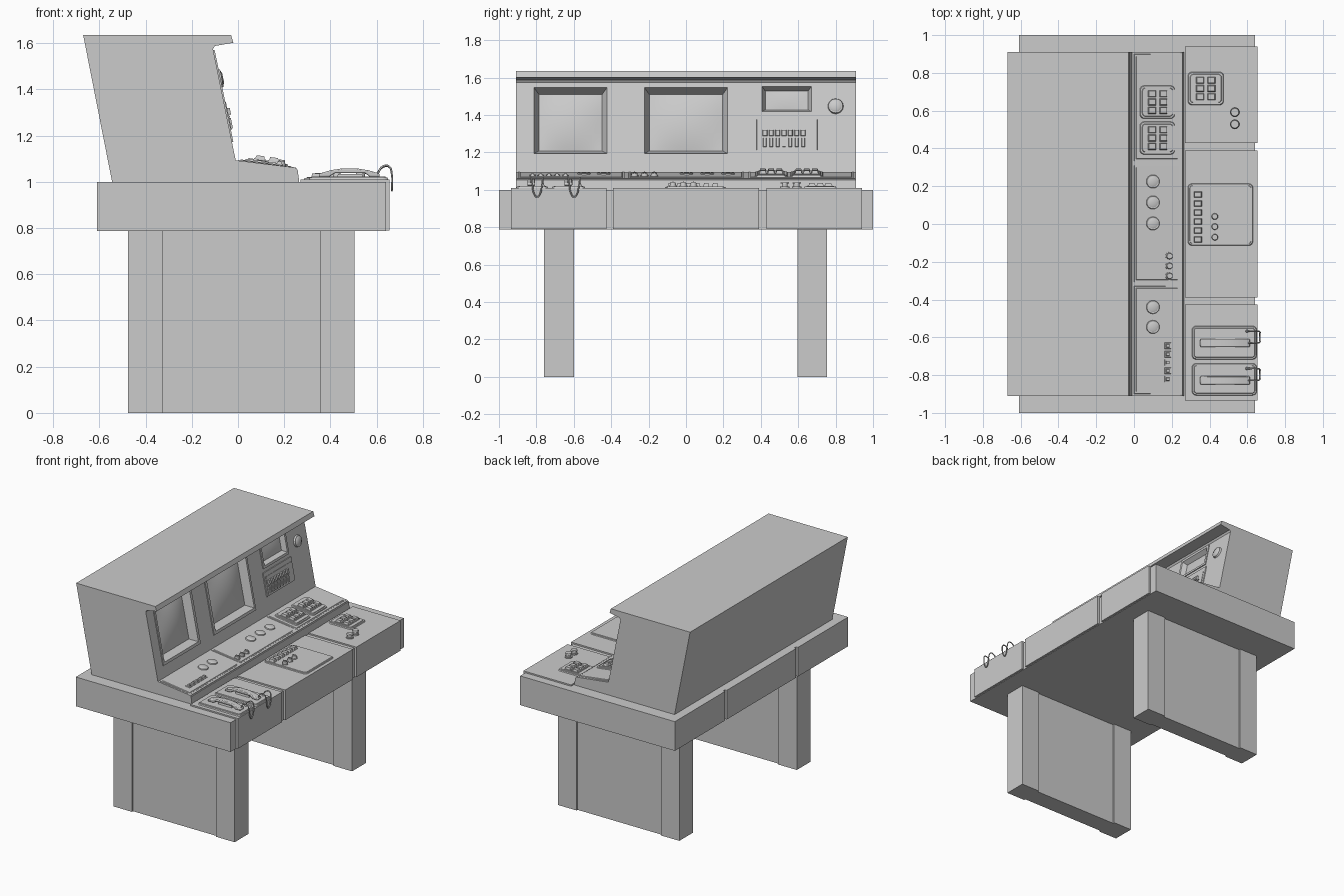
import bpy, bmesh, math
from mathutils import Matrix, Vector

if "Cube" in bpy.data.objects:
    bpy.data.objects.remove(bpy.data.objects["Cube"])

I = Matrix.Identity(4)

def frame(origin, xa, ya):
    xa, ya = Vector(xa).normalized(), Vector(ya).normalized()
    m = Matrix((xa, ya, xa.cross(ya))).transposed().to_4x4()
    m.translation = origin
    return m

# Local frames: tilted screen wall (X = world y) and sloping upper desk (Y = world y)
WALL = frame((-0.01, 0, 1.093), (0, 1, 0), (-0.098, 0, 0.482))
DESK = frame((0, 0, 1.0915), (0.255, 0, -0.034), (0, 1, 0))
def wz(z): return (z - 1.093) / 0.98

def finish(name, bm, M=I, smooth=False):
    bmesh.ops.recalc_face_normals(bm, faces=bm.faces)
    bm.transform(M)
    me = bpy.data.meshes.new(name)
    bm.to_mesh(me)
    bm.free()
    ob = bpy.data.objects.new(name, me)
    bpy.context.collection.objects.link(ob)
    if smooth:
        bpy.context.view_layer.objects.active = ob
        ob.select_set(True)
        bpy.ops.object.shade_smooth_by_angle(angle=math.radians(35))
        ob.select_set(False)
    return ob

def box(bm, x0, x1, y0, y1, z0, z1, inset=0, r=0):
    """Box; inset shrinks the top, r rounds the upright edges."""
    vs = bmesh.ops.create_cube(bm, size=1)['verts']
    for v in vs:
        s = inset if v.co.z > 0 else 0
        v.co = (x1 - s if v.co.x > 0 else x0 + s, y1 - s if v.co.y > 0 else y0 + s,
                z1 if v.co.z > 0 else z0)
    if r:
        es = {e for v in vs for e in v.link_edges
              if abs(e.verts[0].co.z - e.verts[1].co.z) > 1e-5}
        bmesh.ops.bevel(bm, geom=list(es), offset=r, segments=4, profile=0.5, affect='EDGES')

def cyl(bm, x, y, z0, z1, r, r2=None, n=24):
    bmesh.ops.create_cone(bm, cap_ends=True, segments=n, radius1=r, radius2=r if r2 is None else r2,
                          depth=z1 - z0, matrix=Matrix.Translation((x, y, (z0 + z1) / 2)))

def prism(pts, y0, y1):
    bm = bmesh.new()
    f = bm.faces.new([bm.verts.new((x, y0, z)) for x, z in pts])
    ext = bmesh.ops.extrude_face_region(bm, geom=[f])['geom']
    bmesh.ops.translate(bm, vec=(0, y1 - y0, 0), verts=[v for v in ext if isinstance(v, bmesh.types.BMVert)])
    return bm

def knob(bm, x, y, z, r, h=0.025):
    cyl(bm, x, y, z, z + 0.006, r * 1.1)
    cyl(bm, x, y, z + 0.006, z + h, r * 0.9, r * 0.75)
    box(bm, x - r * 0.7, x + r * 0.7, y - 0.003, y + 0.003, z + h, z + h + 0.005)

def keypad(name, x0, x1, y0, y1, z, M=I):
    bm = bmesh.new()
    box(bm, x0, x1, y0, y1, z, z + 0.007, 0.003, 0.02)
    box(bm, x0 + .012, x1 - .012, y0 + .012, y1 - .012, z + .007, z + .011, 0.002, 0.014)
    cx, cy = (x0 + x1) / 2, (y0 + y1) / 2
    for i in (-1, 1):
        box(bm, cx + i * .03 - .026, cx + i * .03 + .026, cy - .067, cy + .067, z + .011, z + .014)
        for j in (-1, 0, 1):
            bx, by = cx + i * .03, cy + j * .044
            box(bm, bx - .021, bx + .021, by - .018, by + .018, z + .014, z + .028, 0.004)
    finish(name, bm, M)

# Legs: slightly recessed panel between two posts
for side, y in (("front", -0.68), ("back", 0.675)):
    bm = bmesh.new()
    box(bm, -0.475, -0.325, y - .08, y + .08, 0, 0.79)
    box(bm, 0.355, 0.505, y - .08, y + .08, 0, 0.79)
    box(bm, -0.325, 0.355, y - .068, y + .068, 0, 0.79)
    finish(side + "_leg", bm)

# Table slab with three segments separated by grooves
bm = bmesh.new()
box(bm, -0.595, 0.64, -1, 1, 0.787, 1.0)
for a, b in ((-1, -.42), (-.40, .40), (.42, 1)):
    box(bm, -0.61, -0.595, a, b, 0.787, 1.0)
finish("table_slab", bm)
bm = bmesh.new()
for a, b in ((-.935, -.425), (-.39, .39), (.43, .94)):
    box(bm, 0.27, 0.655, a, b, 0.79, 1.01)
finish("table_segments", bm)

# Upper housing with hood and sloping desk
housing = finish("housing", prism([(-.545, 1.0), (-.67, 1.635), (-.03, 1.635), (-.02, 1.602), (-.10, 1.588),
    (-.108, 1.575), (-.01, 1.093), (.245, 1.062), (.258, 1.053), (.265, 1.0)], -.91, .91))

# Screens: raised plate, recessed tapered opening, bulged glass
def screen(name, plate, hole, depth, inset, bulge):
    bm = bmesh.new()
    box(bm, plate[0], plate[1], wz(plate[2]), wz(plate[3]), -0.01, 0.006)
    pl = finish(name + "_plate", bm, WALL)
    y0, y1, z0, z1 = hole[0], hole[1], wz(hole[2]), wz(hole[3])
    bm = bmesh.new()
    k = inset * 0.02 / depth
    box(bm, y0 + inset, y1 - inset, z0 + inset, z1 - inset, -depth, 0.02, -inset - k)
    cut = finish(name + "_cutter", bm, WALL)
    for ob in (housing, pl):
        md = ob.modifiers.new("opening", 'BOOLEAN')
        md.operation, md.object, md.solver = 'DIFFERENCE', cut, 'EXACT'
        bpy.context.view_layer.objects.active = ob
        bpy.ops.object.modifier_apply(modifier=md.name)
    bpy.data.objects.remove(cut)
    bm = bmesh.new()
    bmesh.ops.create_grid(bm, x_segments=14, y_segments=14, size=1)
    for v in bm.verts:
        u, w = v.co.x, v.co.y
        v.co = ((y0 + y1) / 2 + u * ((y1 - y0) / 2 - inset), (z0 + z1) / 2 + w * ((z1 - z0) / 2 - inset),
                -depth + 0.003 + bulge * (1 - u * u) * (1 - w * w))
    bmesh.ops.recalc_face_normals(bm, faces=bm.faces)
    g = finish(name + "_glass", bm, WALL, True)
    if g.data.polygons[0].normal.x < 0:
        g.data.flip_normals()

screen("left_screen", (-.83, -.40, 1.172, 1.57), (-.81, -.425, 1.195, 1.543), .05, .024, .022)
screen("middle_screen", (-.245, .24, 1.172, 1.57), (-.22, .22, 1.195, 1.543), .05, .024, .022)
screen("small_screen", (.39, .687, 1.40, 1.57), (.41, .667, 1.42, 1.548), .03, .014, .004)

# Switch bank and round gauge on the wall
bm = bmesh.new()
box(bm, .377, .703, wz(1.211), wz(1.377), -0.005, 0.006, 0.002)
box(bm, .395, .685, wz(1.222), wz(1.345), 0.006, 0.009)
for i in range(7):
    y = .422 + i * .034
    box(bm, y - .013, y + .013, wz(1.285), wz(1.318), 0.009, 0.02, 0.003)
    box(bm, y - .009, y + .009, wz(1.228), wz(1.275), 0.009, 0.016, 0.002)
box(bm, .40, .655, wz(1.277), wz(1.283), 0.009, 0.014)
finish("switch_bank", bm, WALL)
bm = bmesh.new()
cyl(bm, .80, wz(1.447), -0.005, 0.012, .043, .038, 32)
cyl(bm, .80, wz(1.447), 0.012, 0.018, .032, .022, 32)
finish("round_gauge", bm, WALL, True)

# Upper desk panels with a rail at front and rear
bm = bmesh.new()
for a, b in ((-.90, -.328), (-.308, .312), (.332, .90)):
    box(bm, 0.0, 0.243, a, b, -0.004, 0.004, 0.002)
    box(bm, 0.010, 0.233, a + .012, b - .012, 0.004, 0.007, 0.002)
finish("desk_panels", bm, DESK)
bm = bmesh.new()
box(bm, 0.247, 0.257, -.905, .905, -0.008, 0.003, 0.002)
finish("desk_rail", bm, DESK)

# Desk controls
keypad("desk_keypad_back", .03, .217, .558, .733, .006, DESK)
keypad("desk_keypad_front", .03, .217, .368, .542, .006, DESK)
bm = bmesh.new()
for y in (.225, .114, .003, -.44, -.545):
    cyl(bm, .10, y, .006, .013, .036, .033, 32)
    cyl(bm, .10, y, .013, .016, .026, .018, 32)
finish("desk_dials", bm, DESK, True)
bm = bmesh.new()
for y in (-.17, -.222, -.275):
    knob(bm, .188, y, .006, .019, .018)
finish("desk_knobs", bm, DESK, True)
bm = bmesh.new()
for i in range(5):
    y = -.645 - i * .044
    box(bm, .161, .197, y - .017, y + .017, .006, .011, .002)
    box(bm, .169, .189, y - .009, y + .009, .011, .020, .002)
finish("desk_buttons", bm, DESK)

# Table controls
keypad("table_keypad", .285, .475, .63, .805, 1.01)
bm = bmesh.new()
for y in (.592, .528):
    cyl(bm, .534, y, 1.01, 1.018, .025)
    cyl(bm, .534, y, 1.018, 1.034, .016)
    cyl(bm, .534, y, 1.034, 1.043, .024, .02)
finish("table_knobs", bm, I, True)
bm = bmesh.new()
box(bm, .285, .63, -.114, .214, 1.01, 1.016, .003, .02)
box(bm, .295, .62, -.104, .204, 1.016, 1.018, .001, .014)
for i in range(6):
    y = .156 - i * .0476
    box(bm, .317, .360, y - .016, y + .016, 1.018, 1.036, .004)
finish("control_plate", bm)
bm = bmesh.new()
for y in (.04, -.014, -.07):
    knob(bm, .428, y, 1.017, .019, .022)
finish("control_knobs", bm, I, True)

# Two telephones: base plate, arched handset and looping cord
arch = [(.35, 1.022), (.352, 1.036), (.40, 1.050), (.45, 1.058), (.515, 1.058), (.565, 1.050), (.612, 1.036),
        (.614, 1.022), (.57, 1.022), (.55, 1.038), (.42, 1.038), (.395, 1.022)]
for name, y0, y1, hy in (("front", -.907, -.738, -.828), ("rear", -.717, -.54, -.63)):
    bm = bmesh.new()
    box(bm, .307, .65, y0, y1, 1.01, 1.018, .003, .02)
    box(bm, .317, .64, y0 + .01, y1 - .01, 1.018, 1.022, .002, .014)
    box(bm, .43, .54, hy - .016, hy + .016, 1.022, 1.034, .003)
    cyl(bm, .598, hy + .063, 1.02, 1.035, .008, .006, 12)
    finish(name + "_phone_base", bm)
    hs = finish(name + "_handset", prism(arch, hy - .022, hy + .022), I, True)
    bv = hs.modifiers.new("soft_edges", 'BEVEL')
    bv.width, bv.segments = .005, 2
    cu = bpy.data.curves.new(name + "_cord", 'CURVE')
    cu.dimensions, cu.bevel_depth, cu.bevel_resolution, cu.use_fill_caps = '3D', .004, 2, True
    path = [(.605, 0, 1.035), (.625, 0, 1.066), (.652, 0, 1.068), (.666, .006, 1.03), (.666, .018, .975),
            (.666, .032, .962), (.666, .046, .975), (.666, .058, 1.03), (.652, .063, 1.066),
            (.622, .063, 1.06), (.598, .063, 1.03)]
    sp = cu.splines.new('BEZIER')
    sp.bezier_points.add(len(path) - 1)
    sp.resolution_u = 5
    for p, (x, y, z) in zip(sp.bezier_points, path):
        p.co = (x, hy + y, z)
        p.handle_left_type = p.handle_right_type = 'AUTO'
    bpy.context.collection.objects.link(bpy.data.objects.new(name + "_cord", cu))
